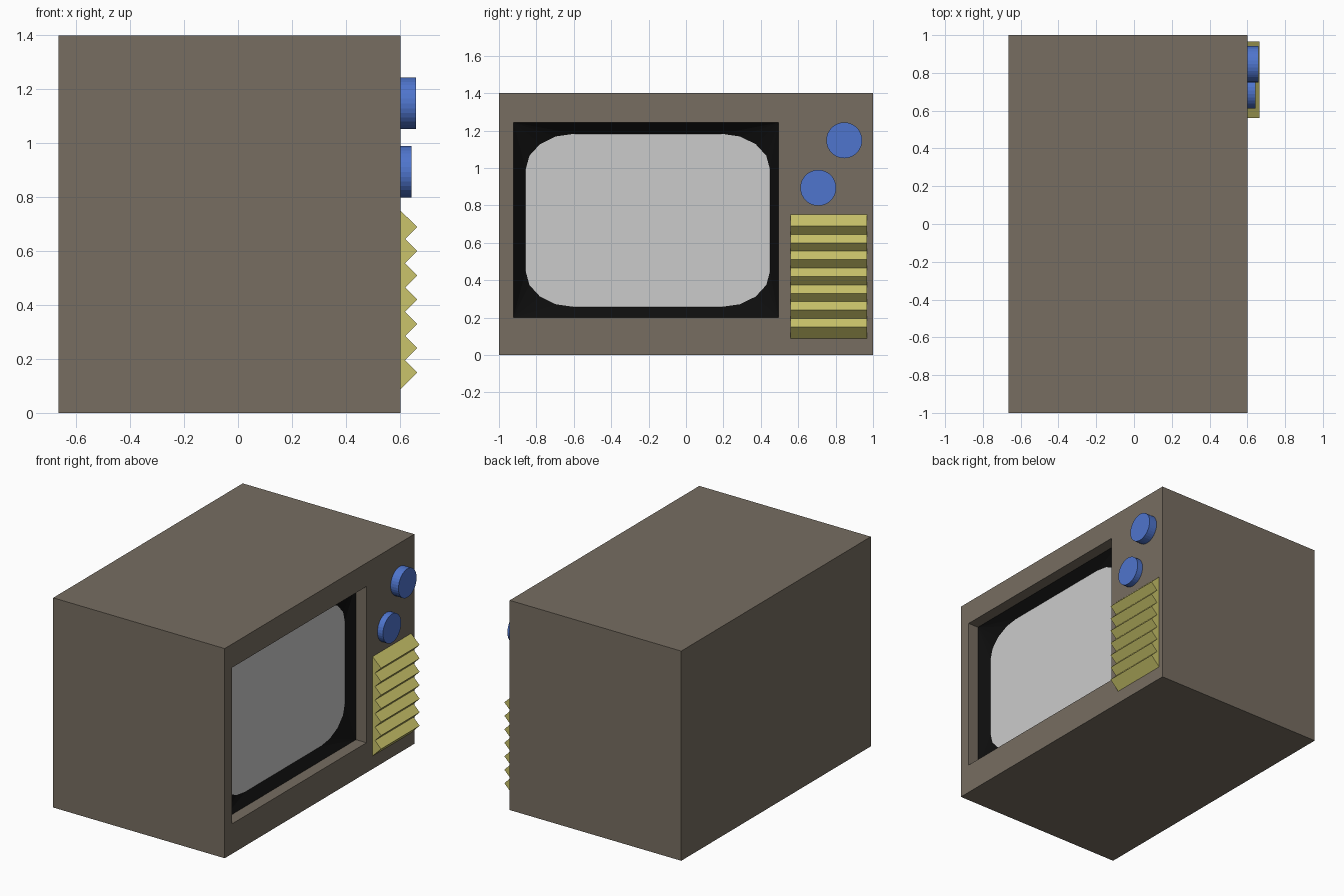
import bpy, bmesh, math
from mathutils import Matrix

if "Cube" in bpy.data.objects:
    bpy.data.objects.remove(bpy.data.objects["Cube"])


def material(name, rgb):
    m = bpy.data.materials.new(name)
    m.diffuse_color = (*rgb, 1)
    m.use_nodes = True
    m.node_tree.nodes["Principled BSDF"].inputs["Base Color"].default_value = m.diffuse_color
    return m


BROWN = material("warm grey brown", (0.184, 0.154, 0.120))
BLACK = material("black", (0.004, 0.004, 0.004))
GREY = material("light grey", (0.597, 0.597, 0.597))
BLUE = material("blue", (0.078, 0.178, 0.610))
YELLOW = material("pale yellow", (0.590, 0.550, 0.145))


def finish(name, bm, mat, recalc=True):
    if recalc:
        bmesh.ops.recalc_face_normals(bm, faces=bm.faces)
    me = bpy.data.meshes.new(name)
    bm.to_mesh(me)
    bm.free()
    me.materials.append(mat)
    ob = bpy.data.objects.new(name, me)
    bpy.context.collection.objects.link(ob)
    return ob


def rect(bm, x, y0, y1, z0, z1):
    # counter-clockwise as seen from +x
    return [bm.verts.new((x, y, z)) for y, z in ((y0, z0), (y1, z0), (y1, z1), (y0, z1))]


def bridge(bm, a, b):
    n = len(a)
    for i in range(n):
        j = (i + 1) % n
        bm.faces.new((a[i], a[j], b[j], b[i]))


BACK, FACE, STEP, GLASS = -0.665, 0.602, 0.525, 0.475
OPENING = (-0.923, 0.495, 0.20, 1.243)

# Cabinet: box with a recessed opening on the screen side
bm = bmesh.new()
back = rect(bm, BACK, -1, 1, 0, 1.4)
front = rect(bm, FACE, -1, 1, 0, 1.4)
lip = rect(bm, FACE, *OPENING)
inner = rect(bm, STEP, *OPENING)
bm.faces.new(back[::-1])
for a, b in ((back, front), (front, lip), (lip, inner)):
    bridge(bm, a, b)
finish("cabinet", bm, BROWN, recalc=False)


# Rounded screen outline, one list of points per corner
def screen_corners(bm):
    cy, cz, hy, hz, ry, rz = -0.204, 0.72, 0.653, 0.463, 0.26, 0.19
    corners = []
    for k, (sy, sz) in enumerate(((-1, -1), (1, -1), (1, 1), (-1, 1))):
        pts = []
        for i in range(5):
            a = math.radians(180 + 90 * k + 22.5 * i)
            pts.append(bm.verts.new((GLASS, cy + sy * (hy - ry) + ry * math.cos(a),
                                     cz + sz * (hz - rz) + rz * math.sin(a))))
        corners.append(pts)
    return corners


# Black surround sloping from the opening down to the screen
bm = bmesh.new()
outer = rect(bm, STEP, *OPENING)
corners = screen_corners(bm)
for k in range(4):
    n = (k + 1) % 4
    for p, q in zip(corners[k], corners[k][1:]):
        bm.faces.new((outer[k], q, p))
    bm.faces.new((outer[k], outer[n], corners[n][0], corners[k][-1]))
finish("screen_surround", bm, BLACK, recalc=False)

# Flat screen
bm = bmesh.new()
bm.faces.new([v for c in screen_corners(bm) for v in c])
finish("screen", bm, GREY, recalc=False)

# Two round knobs
for name, y, z, tip in (("upper_knob", 0.846, 1.148, 0.66), ("lower_knob", 0.707, 0.894, 0.643)):
    bm = bmesh.new()
    depth = tip - FACE + 0.01
    bmesh.ops.create_cone(bm, cap_ends=True, segments=32, radius1=0.096, radius2=0.096, depth=depth,
                          matrix=Matrix.Translation((tip - depth / 2, y, z)) @ Matrix.Rotation(math.pi / 2, 4, 'Y'))
    finish(name, bm, BLUE)

# Ridged speaker grille: zigzag profile extruded sideways
profile = [(FACE, 0.75)]
for i in range(7):
    z = 0.69 - 0.09 * i
    profile.append((0.665, z))
    if i < 6:
        profile.append((0.62, z - 0.045))
profile.append((FACE, 0.087))
bm = bmesh.new()
near = [bm.verts.new((x, 0.56, z)) for x, z in profile]
far = [bm.verts.new((x, 0.967, z)) for x, z in profile]
bm.faces.new(near)
bm.faces.new(far[::-1])
bridge(bm, near, far)
finish("speaker_grille", bm, YELLOW)
